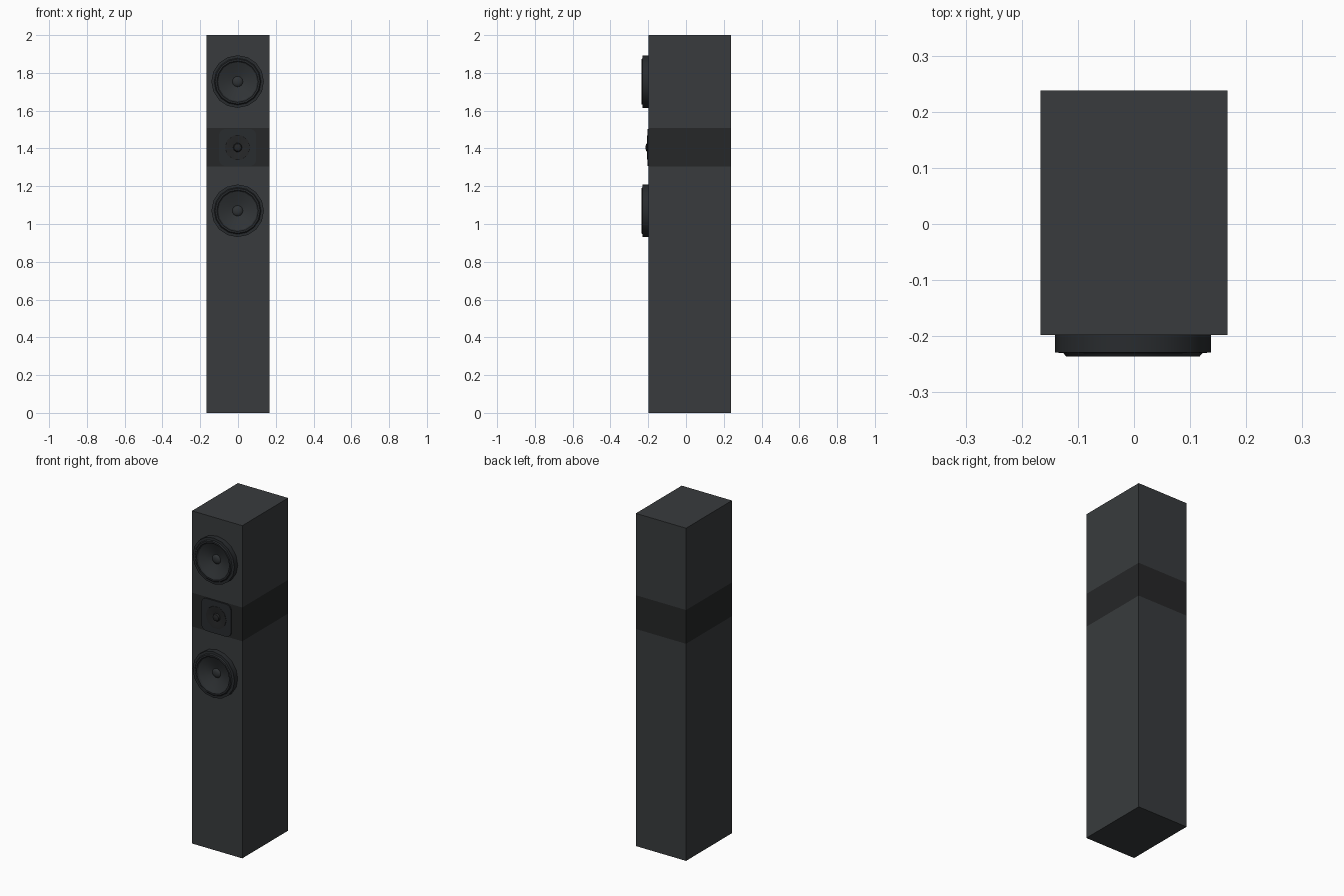
import bpy, bmesh, math

if "Cube" in bpy.data.objects:
    bpy.data.objects.remove(bpy.data.objects["Cube"])


def material(name, rgb):
    m = bpy.data.materials.new(name)
    m.diffuse_color = (*rgb, 1)
    m.use_nodes = True
    m.node_tree.nodes["Principled BSDF"].inputs["Base Color"].default_value = m.diffuse_color
    return m


CABINET = material("charcoal", (0.04, 0.044, 0.047))
BAND = material("dark_band", (0.019, 0.02, 0.021))
RUBBER = material("driver_black", (0.022, 0.025, 0.028))
CONE = material("cone_grey", (0.03, 0.034, 0.037))
CX = -0.002
FRONT = -0.198


def finish(bm, name, mat, smooth=None):
    bmesh.ops.recalc_face_normals(bm, faces=bm.faces)
    me = bpy.data.meshes.new(name)
    bm.to_mesh(me)
    bm.free()
    ob = bpy.data.objects.new(name, me)
    bpy.context.collection.objects.link(ob)
    me.materials.append(mat)
    if smooth:
        bpy.ops.object.select_all(action='DESELECT')
        ob.select_set(True)
        bpy.context.view_layer.objects.active = ob
        bpy.ops.object.shade_smooth_by_angle(angle=math.radians(smooth))
    return ob


def box(name, z0, z1, mat):
    bm = bmesh.new()
    bmesh.ops.create_cube(bm, size=1)
    for v in bm.verts:
        v.co = (v.co.x * 0.334, 0.02 + v.co.y * 0.436, z0 + (v.co.z + 0.5) * (z1 - z0))
    return finish(bm, name, mat)


def lathe(name, profile, z, sides, mat, smooth=40):
    """Spin (radius, y) points about the y axis; ends on the axis close to a point."""
    bm = bmesh.new()
    vs = [bm.verts.new((r, y, 0)) for r, y in profile]
    es = [bm.edges.new(p) for p in zip(vs, vs[1:])]
    bmesh.ops.spin(bm, geom=vs + es, cent=(0, 0, 0), axis=(0, 1, 0),
                   angle=math.tau, steps=sides, use_merge=True)
    bmesh.ops.remove_doubles(bm, verts=bm.verts, dist=1e-5)
    ob = finish(bm, name, mat, smooth)
    ob.location = (CX, 0, z)
    return ob


# Cabinet: lower body, dark band, upper body
box("lower_cabinet", 0, 1.305, CABINET)
box("middle_band", 1.305, 1.508, BAND)
box("upper_cabinet", 1.508, 2, CABINET)

# Woofers: flange with rolled surround, then cone and dust cap
for label, z in (("upper", 1.754), ("lower", 1.07)):
    lathe(label + "_woofer_frame",
          [(0.139, FRONT), (0.139, -0.229), (0.124, -0.230), (0.119, -0.236),
           (0.110, -0.236), (0.103, -0.228)], z, 16, RUBBER)
    lathe(label + "_woofer_cone",
          [(0.103, -0.228), (0.065, -0.212), (0.028, -0.201), (0.024, -0.206),
           (0.013, -0.210), (0, -0.211)], z, 16, CONE)

# Tweeter plate: rounded square with a round opening
bm = bmesh.new()
rings = [[], [], [], []]
n, half, rad = 8, 0.098, 0.034
for i in range(32):
    a = math.tau * (i + 0.5) / 32
    q = i // n
    t = math.radians(90) * (q + (i % n) / (n - 1))
    sx, sz = (1, -1, -1, 1)[q], (1, 1, -1, -1)[q]
    x = sx * (half - rad) + rad * math.cos(t)
    z = sz * (half - rad) + rad * math.sin(t)
    rings[0].append(bm.verts.new((x, FRONT, z)))
    rings[1].append(bm.verts.new((x, -0.205, z)))
    rings[2].append(bm.verts.new((0.066 * math.cos(a), -0.205, 0.066 * math.sin(a))))
    rings[3].append(bm.verts.new((0.066 * math.cos(a), FRONT, 0.066 * math.sin(a))))
for r0, r1 in zip(rings, rings[1:]):
    for i in range(32):
        j = (i + 1) % 32
        bm.faces.new((r0[i], r0[j], r1[j], r1[i]))
finish(bm, "tweeter_plate", RUBBER, 30).location = (CX, 0, 1.405)

# Tweeter horn and centre plug
lathe("tweeter_horn", [(0.068, FRONT), (0.068, -0.2065), (0.062, -0.2065), (0.024, -0.200),
                       (0.020, -0.210), (0.012, -0.213), (0, -0.214)],
      1.405, 10, BAND)
